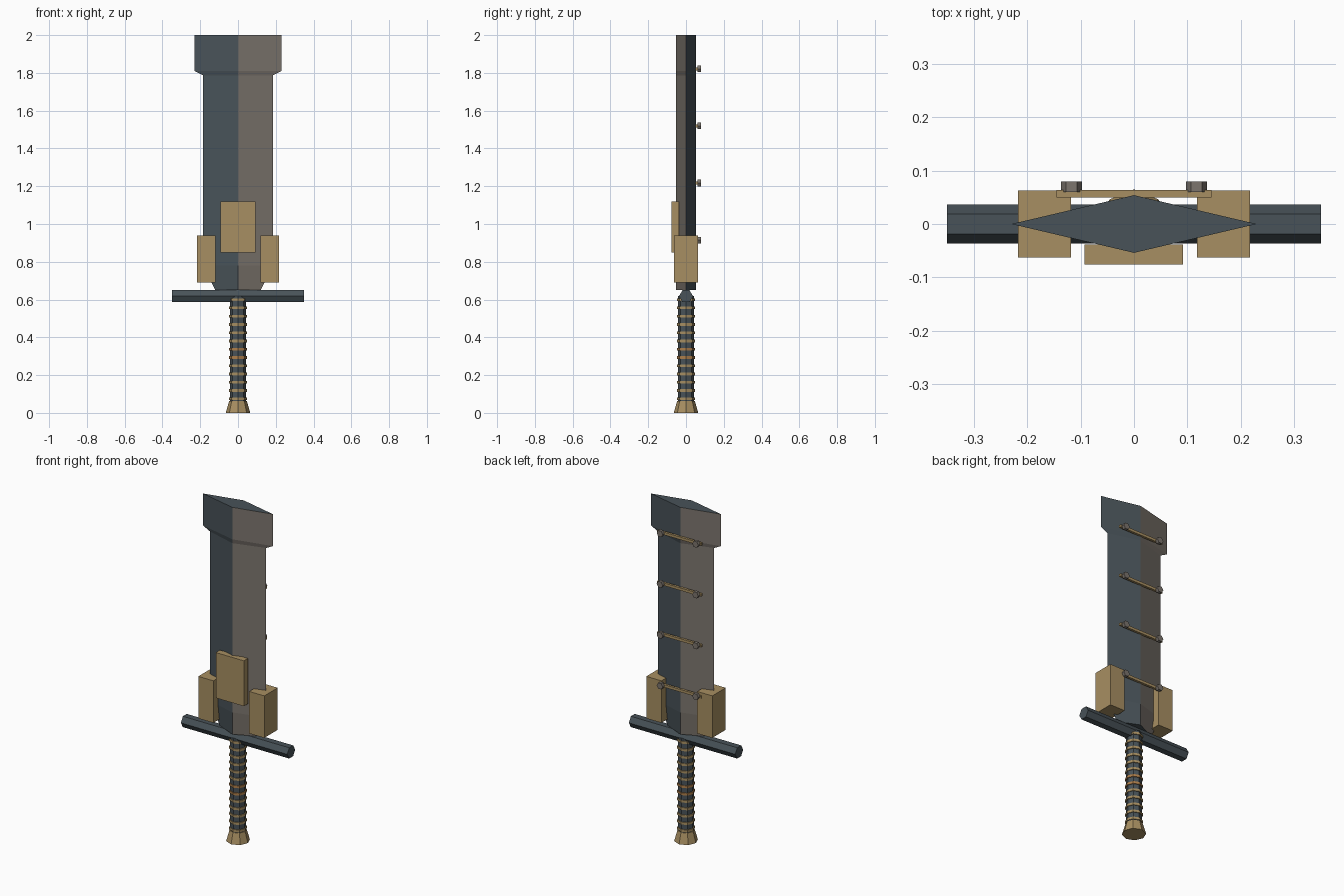
import bpy, bmesh
from math import cos, sin, tau
from mathutils import Vector

cube = bpy.data.objects.get("Cube")
if cube:
    bpy.data.objects.remove(cube, do_unlink=True)


def material(name, rgb):
    m = bpy.data.materials.new(name)
    m.use_nodes = True
    m.diffuse_color = (*rgb, 1)
    m.node_tree.nodes["Principled BSDF"].inputs["Base Color"].default_value = (*rgb, 1)
    return m


slate = material("slate steel", (0.065, 0.085, 0.098))
taupe = material("warm grey steel", (0.2, 0.176, 0.153))
gold = material("dull gold", (0.39, 0.275, 0.122))
copper = material("copper", (0.42, 0.21, 0.07))


def finish(bm, name, *mats):
    bmesh.ops.recalc_face_normals(bm, faces=bm.faces)
    mesh = bpy.data.meshes.new(name)
    bm.to_mesh(mesh)
    bm.free()
    for m in mats:
        mesh.materials.append(m)
    obj = bpy.data.objects.new(name, mesh)
    bpy.context.collection.objects.link(obj)
    return obj


def loft(rings):
    """Skin a stack of equal point rings and cap both ends."""
    bm = bmesh.new()
    loops = [[bm.verts.new(p) for p in ring] for ring in rings]
    n = len(loops[0])
    for low, high in zip(loops, loops[1:]):
        for i in range(n):
            j = (i + 1) % n
            bm.faces.new((low[i], low[j], high[j], high[i]))
    bm.faces.new(loops[0])
    bm.faces.new(loops[-1])
    return bm


def prism(name, mat, sides, stations, axis="z", at=(0, 0, 0)):
    """Regular prism through (radius, position) stations along an axis."""
    order = {"z": (0, 1, 2), "x": (2, 0, 1), "y": (0, 2, 1)}[axis]
    rings = []
    for r, h in stations:
        ring = [(r * cos(tau * i / sides), r * sin(tau * i / sides), h) for i in range(sides)]
        rings.append([Vector([p[k] for k in order]) + Vector(at) for p in ring])
    return finish(loft(rings), name, mat)


def box(name, mat, low, high):
    bm = bmesh.new()
    bmesh.ops.create_cube(bm, size=1)
    low, high = Vector(low), Vector(high)
    for v in bm.verts:
        v.co = (low + high) / 2 + v.co * (high - low)
    return finish(bm, name, mat)


# Blade: diamond section with a flared tip; opposite facets share a colour
profile = [(0.12, 0.65), (0.185, 0.78), (0.185, 1.787), (0.23, 1.81), (0.23, 2.0)]
ridge = 0.054
blade = loft([[(w, 0, z), (0, ridge, z), (-w, 0, z), (0, -ridge, z)] for w, z in profile])
for f in blade.faces:
    c = f.calc_center_median()
    f.material_index = 1 if c.x * c.y < -1e-5 else 0
finish(blade, "blade", slate, taupe)

# Gold blocks at the base of the blade
box("front_plate", gold, (-0.093, -0.076, 0.85), (0.092, -0.038, 1.12))
for side, s in (("left", 1), ("right", -1)):
    xs = sorted((s * 0.118, s * 0.217))
    box(side + "_blade_block", gold, (xs[0], -0.063, 0.69), (xs[1], 0.063, 0.94))

# Bars with bolts on the back
for k in range(4):
    z = 0.915 + 0.302 * k
    box(f"back_bar_{k + 1}", gold, (-0.145, 0.05, z - 0.008), (0.145, 0.064, z + 0.008))
    for side, s in (("left", 1), ("right", -1)):
        prism(f"{side}_bolt_{k + 1}", taupe, 6, [(0.02, 0.06), (0.02, 0.08)],
              axis="y", at=(s * 0.117, 0, z))

# Crossguard
prism("crossguard", slate, 6, [(0.037, -0.35), (0.037, 0.35)], axis="x", at=(0, 0, 0.618))

# Grip with thin rings, and the flared pommel
prism("grip", slate, 8, [(0.043, 0.05), (0.043, 0.62)])
for k in range(13):
    z = 0.075 + 0.0437 * k
    mat = copper if k in (5, 6) else gold
    prism(f"grip_ring_{k + 1}", mat, 8, [(0.048, z - 0.007), (0.048, z + 0.007)])
prism("pommel", gold, 8, [(0.065, 0), (0.047, 0.063)])
